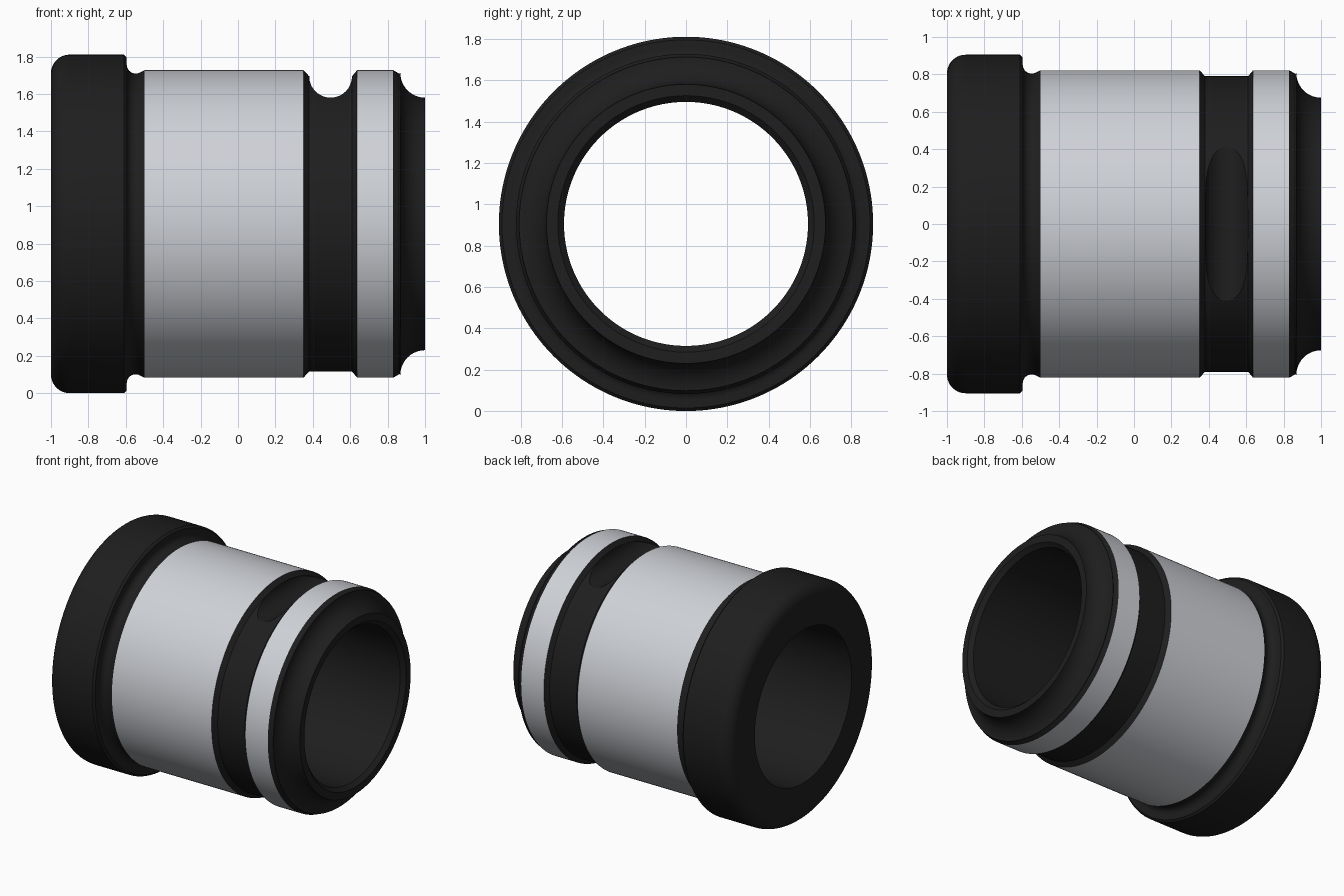
import bpy, bmesh
from math import sin, cos, pi, radians

if "Cube" in bpy.data.objects:
    bpy.data.objects.remove(bpy.data.objects["Cube"])

SEG = 160
AXIS_Z = 0.905


def material(name, rgb):
    m = bpy.data.materials.new(name)
    m.diffuse_color = (*rgb, 1)
    m.use_nodes = True
    m.node_tree.nodes["Principled BSDF"].inputs["Base Color"].default_value = m.diffuse_color
    return m


def arc(cx, cr, rad, a0, a1, n=10):
    """Arc points (x, radius) between two angles in degrees."""
    angles = [radians(a0 + (a1 - a0) * i / n) for i in range(n + 1)]
    return [(cx + rad * cos(a), cr + rad * sin(a)) for a in angles]


dark = material("dark_steel", (0.013, 0.013, 0.013))
grey = material("ground_steel", (0.62, 0.64, 0.68))

# Closed half section (x, radius), from the flange round to the bore
land_1 = [(-0.5, 0.822), (0.35, 0.822)]
land_2 = [(0.637, 0.822), (0.83, 0.822)]
profile = (
    [(-1, 0.59)]
    + arc(-0.9, 0.805, 0.1, 180, 90)                  # rounded flange rim
    + [(-0.61, 0.905), (-0.595, 0.89)]
    + arc(-0.547, 0.852, 0.048, 180, 295)             # relief groove
    + land_1
    + [(0.38, 0.79), (0.61, 0.79)]                    # clamp groove
    + land_2
    + [(0.862, 0.803)]
    + arc(1.0, 0.807, 0.132, 180, 270)                # concave nose
    + [(1, 0.62), (0.97, 0.59)]                       # bore chamfer
)

# Revolve the section around the x axis
bm = bmesh.new()
rings = []
for s in range(SEG):
    a = 2 * pi * s / SEG
    rings.append([bm.verts.new((x, r * sin(a), AXIS_Z + r * cos(a))) for x, r in profile])
grey_starts = {profile.index(land_1[0]), profile.index(land_2[0])}
n = len(profile)
for s in range(SEG):
    p, q = rings[s], rings[(s + 1) % SEG]
    for i in range(n):
        j = (i + 1) % n
        f = bm.faces.new((p[i], p[j], q[j], q[i]))
        f.material_index = 1 if i in grey_starts else 0
bmesh.ops.recalc_face_normals(bm, faces=bm.faces)
mesh = bpy.data.meshes.new("guide_bush")
bm.to_mesh(mesh)
bm.free()
mesh.materials.append(dark)
mesh.materials.append(grey)
bush = bpy.data.objects.new("guide_bush", mesh)
bpy.context.collection.objects.link(bush)

# Round locating notch across the top of the clamp groove
bpy.ops.mesh.primitive_cylinder_add(vertices=64, radius=0.114, depth=1.4,
                                    location=(0.495, 0, AXIS_Z + 0.789),
                                    rotation=(pi / 2, 0, 0))
cutter = bpy.context.object
cutter.name = "notch_cutter"
cutter.hide_render = True
cutter.data.materials.append(dark)

cut = bush.modifiers.new("notch", "BOOLEAN")
cut.operation = "DIFFERENCE"
cut.solver = "EXACT"
cut.object = cutter
bpy.context.view_layer.objects.active = bush
bpy.ops.object.modifier_apply(modifier=cut.name)
bpy.data.objects.remove(cutter)

bpy.ops.object.select_all(action="DESELECT")
bush.select_set(True)
bpy.ops.object.shade_smooth_by_angle(angle=radians(25))
